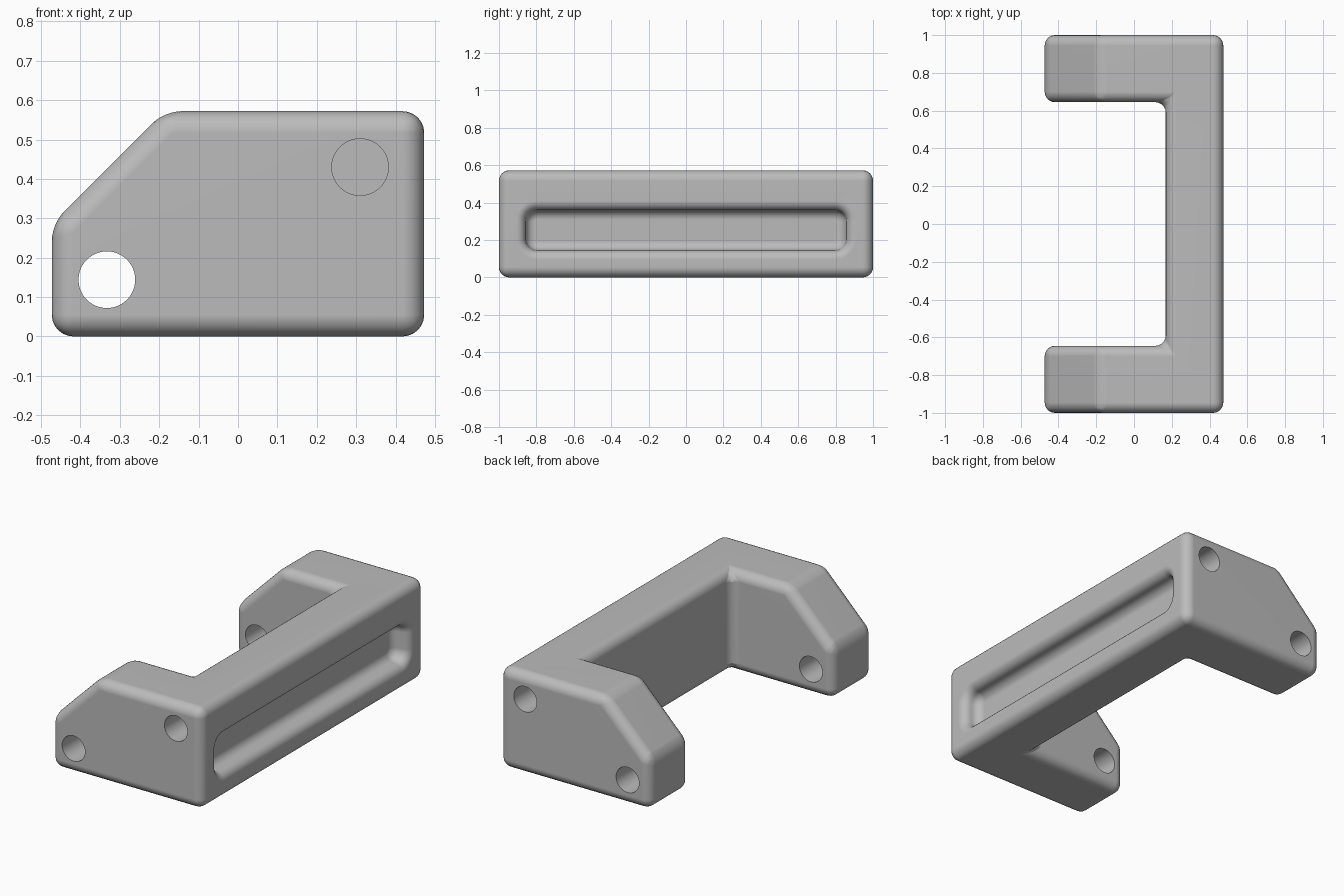
import bpy, bmesh
from math import sin, cos, pi
from mathutils import Vector, Matrix

cube = bpy.data.objects.get("Cube")
if cube:
    bpy.data.objects.remove(cube, do_unlink=True)

HALF_X, HALF_Y, TOP = 0.473, 1.0, 0.572
ROUND = 0.05

grey = bpy.data.materials.new("plain_grey")
grey.use_nodes = True
colour = (0.5, 0.5, 0.5, 1)
grey.diffuse_color = colour
grey.node_tree.nodes["Principled BSDF"].inputs["Base Color"].default_value = colour


def make_object(name, bm):
    bmesh.ops.recalc_face_normals(bm, faces=bm.faces[:])
    mesh = bpy.data.meshes.new(name)
    bm.to_mesh(mesh)
    bm.free()
    mesh.materials.append(grey)
    obj = bpy.data.objects.new(name, mesh)
    bpy.context.collection.objects.link(obj)
    return obj


def apply(obj, modifier):
    bpy.ops.object.select_all(action='DESELECT')
    obj.select_set(True)
    bpy.context.view_layer.objects.active = obj
    bpy.ops.object.modifier_apply(modifier=modifier.name)


def cut(obj, cutter):
    cutter.hide_render = True
    mod = obj.modifiers.new("cut", 'BOOLEAN')
    mod.operation = 'DIFFERENCE'
    mod.solver = 'EXACT'
    mod.object = cutter
    apply(obj, mod)
    bpy.data.objects.remove(cutter, do_unlink=True)


def hole_cutter(name, x, z, y_from, y_to):
    bm = bmesh.new()
    place = Matrix.Translation((x, (y_from + y_to) / 2, z)) @ Matrix.Rotation(pi / 2, 4, 'X')
    bmesh.ops.create_cone(bm, cap_ends=True, segments=48, radius1=0.072, radius2=0.072,
                          depth=abs(y_to - y_from), matrix=place)
    return make_object(name, bm)


def rounded_ring(bm, x, outset):
    """Rounded rectangle facing +x, grown by outset."""
    hy, hz, r = 0.857 + outset, 0.107 + outset, 0.06 + outset
    ring = []
    for corner, (sy, sz) in enumerate([(1, 1), (-1, 1), (-1, -1), (1, -1)]):
        for i in range(9):
            a = (corner + i / 8) * pi / 2
            ring.append(bm.verts.new((x, sy * (hy - r) + r * cos(a),
                                      0.252 + sz * (hz - r) + r * sin(a))))
    return ring


# C-shaped body with sloping arm tips
bm = bmesh.new()
plan = [(HALF_X, -HALF_Y), (HALF_X, HALF_Y), (-HALF_X, HALF_Y), (-HALF_X, 0.645),
        (0.168, 0.645), (0.168, -0.645), (-HALF_X, -0.645), (-HALF_X, -HALF_Y)]
base = bm.faces.new([bm.verts.new((x, y, 0)) for x, y in plan])
raised = bmesh.ops.extrude_face_region(bm, geom=[base])
bmesh.ops.translate(bm, vec=(0, 0, TOP),
                    verts=[v for v in raised["geom"] if isinstance(v, bmesh.types.BMVert)])
bmesh.ops.bisect_plane(bm, geom=bm.verts[:] + bm.edges[:] + bm.faces[:],
                       plane_co=(-0.187, 0, TOP), plane_no=Vector((-1, 0, 1)), clear_outer=True)
bmesh.ops.holes_fill(bm, edges=[e for e in bm.edges if e.is_boundary])
body = make_object("bracket_body", bm)

# Rounded edges all over
bevel = body.modifiers.new("rounded_edges", 'BEVEL')
bevel.offset_type = 'WIDTH'
bevel.width = 0.078
bevel.segments = 6
bevel.limit_method = 'ANGLE'
apply(body, bevel)

# Through holes at the arm tips, blind holes at the bar ends
for side in (-1, 1):
    cut(body, hole_cutter("arm_hole_cutter", -0.333, 0.144, side * 0.5, side * 1.1))
    cut(body, hole_cutter("end_hole_cutter", 0.31, 0.43, side * 0.64, side * 1.1))

# Long recess with a rounded lip and a rounded floor edge
steps = [i / 6 * pi / 2 for i in range(7)]
section = [(HALF_X + 0.02, ROUND)]
section += [(HALF_X - ROUND * (1 - cos(a)), ROUND * (1 - sin(a))) for a in steps]
section += [(HALF_X - ROUND - ROUND * sin(a), -ROUND * (1 - cos(a))) for a in steps[1:]]
bm = bmesh.new()
rings = [rounded_ring(bm, x, outset) for x, outset in section]
for a, b in zip(rings, rings[1:]):
    for i in range(len(a)):
        j = (i + 1) % len(a)
        bm.faces.new((a[i], a[j], b[j], b[i]))
bm.faces.new(rings[0])
bm.faces.new(rings[-1])
cut(body, make_object("recess_cutter", bm))

# Smooth fillets, flat faces
bpy.ops.object.select_all(action='DESELECT')
body.select_set(True)
bpy.context.view_layer.objects.active = body
bpy.ops.object.shade_smooth_by_angle(angle=pi / 6)
weighted = body.modifiers.new("even_shading", 'WEIGHTED_NORMAL')
weighted.keep_sharp = True
